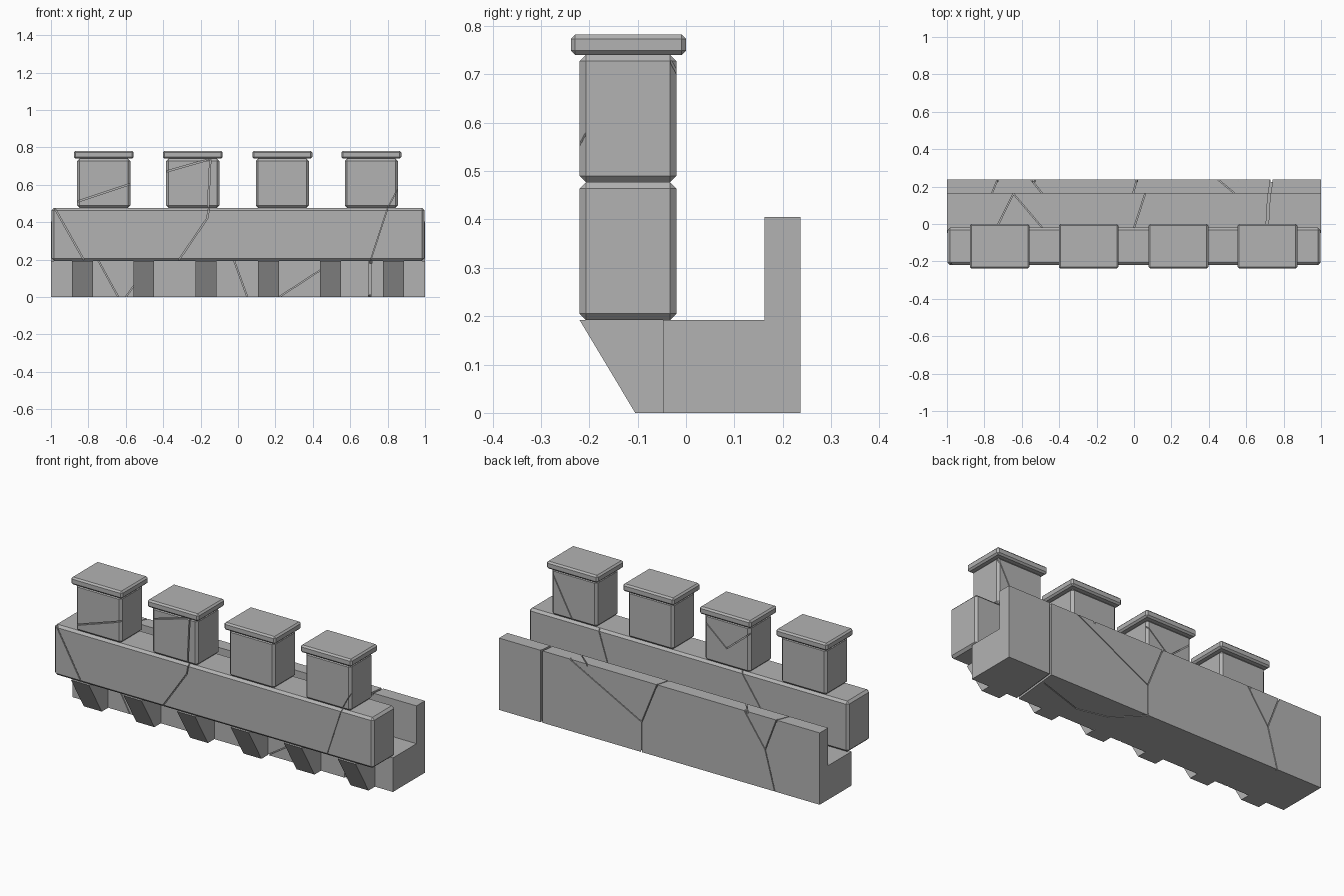
import bpy, bmesh
from mathutils import Vector, Matrix

if "Cube" in bpy.data.objects:
    bpy.data.objects.remove(bpy.data.objects["Cube"])

stone = bpy.data.materials.new("grey stone")
stone.diffuse_color = (0.45, 0.45, 0.45, 1)
stone.use_nodes = True
stone.node_tree.nodes["Principled BSDF"].inputs["Base Color"].default_value = stone.diffuse_color


def add_object(name, bm):
    bmesh.ops.recalc_face_normals(bm, faces=bm.faces)
    mesh = bpy.data.meshes.new(name)
    bm.to_mesh(mesh)
    bm.free()
    mesh.materials.append(stone)
    ob = bpy.data.objects.new(name, mesh)
    bpy.context.collection.objects.link(ob)
    return ob


def extrude_x(name, profile, x0, x1):
    """Solid from a (y, z) profile swept along x."""
    bm = bmesh.new()
    face = bm.faces.new([bm.verts.new((x0, y, z)) for y, z in profile])
    res = bmesh.ops.extrude_face_region(bm, geom=[face])
    verts = [g for g in res["geom"] if isinstance(g, bmesh.types.BMVert)]
    bmesh.ops.translate(bm, verts=verts, vec=(x1 - x0, 0, 0))
    return add_object(name, bm)


def block(name, x0, x1, y0, y1, z0, z1, bevel):
    """Box with chamfered edges."""
    ob = extrude_x(name, [(y0, z0), (y1, z0), (y1, z1), (y0, z1)], x0, x1)
    mod = ob.modifiers.new("chamfer", 'BEVEL')
    mod.width, mod.segments = bevel, 1
    return ob


def carve(target, cracks):
    """Cut shallow grooves; each crack is (start, end, surface axis, width)."""
    bm = bmesh.new()
    for p, q, axis, width in cracks:
        p, q = Vector(p), Vector(q)
        along = (q - p).normalized()
        normal = Vector([1.0 if i == axis else 0.0 for i in range(3)])
        side = normal.cross(along)
        rot = Matrix((along, side, normal)).transposed().to_4x4()
        size = Matrix.Diagonal(((q - p).length + 0.004, width, 0.024, 1))
        bmesh.ops.create_cube(bm, size=1, matrix=Matrix.Translation((p + q) / 2) @ rot @ size)
    cutter = add_object(target.name + "_crack_cutter", bm)
    cutter.hide_render = True
    cutter.hide_set(True)
    mod = target.modifiers.new("cracks", 'BOOLEAN')
    mod.operation, mod.solver, mod.use_self = 'DIFFERENCE', 'EXACT', True
    mod.object = cutter


def lines(axis, level, width, pairs):
    """Cracks on one flat surface; pairs are (a, b, c, d) in its own two axes."""
    def point(a, b):
        return (a, level, b) if axis == 1 else (a, b, level)
    return [(point(a, b), point(c, d), axis, width) for a, b, c, d in pairs]


FRONT, BACK = -0.22, 0.237
FLOOR, WALL = 0.192, 0.405
THIN, WIDE = 0.005, 0.013

# Walkway with the low rear wall
walkway = extrude_x("walkway", [(-0.048, 0), (BACK, 0), (BACK, WALL), (0.162, WALL),
                                (0.162, FLOOR), (-0.048, FLOOR)], -1, 1)
carve(walkway,
      lines(1, BACK, WIDE, [(0.735, 0, 0.735, WALL)])
      + lines(2, WALL, WIDE, [(0.725, 0.162, 0.735, BACK)])
      + lines(2, FLOOR, WIDE, [(0.71, -0.048, 0.722, 0.162)])
      + lines(2, 0, WIDE, [(0.705, -0.048, 0.735, BACK)])
      + lines(1, -0.048, WIDE, [(0.705, 0, 0.705, FLOOR)])
      + lines(1, BACK, THIN, [(0.56, WALL, 0.11, 0.17), (0.11, 0.17, 0.11, 0),
                              (0.11, 0.17, 0.015, WALL), (-0.53, WALL, -0.66, 0.22),
                              (-0.73, WALL, -0.66, 0.22), (-0.66, 0.22, -0.72, 0)])
      + lines(2, WALL, THIN, [(-0.76, 0.162, -0.73, BACK), (-0.49, 0.162, -0.55, BACK),
                              (-0.005, 0.162, 0.015, BACK), (0.54, 0.162, 0.45, BACK)])
      + lines(2, FLOOR, THIN, [(-0.645, 0.162, -0.725, 0), (-0.645, 0.162, -0.49, -0.02),
                               (0.06, 0.162, 0, -0.02)])
      + lines(1, -0.048, THIN, [(-0.745, FLOOR, -0.64, 0), (-0.6, 0, -0.55, 0.07),
                                (-0.02, FLOOR, 0.05, 0), (0.22, 0, 0.45, 0.15)])
      + lines(2, 0, THIN, [(0.11, BACK, 0.24, 0.1), (0.24, 0.1, 0.42, 0.06),
                           (0.42, 0.06, 0.70, 0.15)]))

# Sloped corbels under the parapet
for i, x in enumerate((-0.832, -0.504, -0.17, 0.164, 0.495, 0.832)):
    extrude_x(f"corbel_{i + 1}", [(FRONT, FLOOR), (-0.105, 0), (-0.048, 0), (-0.048, FLOOR)],
              x - 0.056, x + 0.056)

# Front parapet
parapet = block("parapet", -0.996, 0.996, FRONT, -0.02, FLOOR, 0.477, 0.013)
carve(parapet,
      lines(1, FRONT, 0.006, [(-0.98, 0.475, -0.825, 0.2), (-0.315, 0.2, -0.165, 0.42),
                              (-0.165, 0.42, -0.155, 0.475)])
      + lines(1, FRONT, 0.003, [(0.71, 0.2, 0.8, 0.475)])
      + lines(1, -0.02, THIN, [(0.56, 0.475, 0.47, 0.2), (-0.33, 0.475, -0.52, 0.2)]))

# Merlons with overhanging cap slabs
merlon_cracks = {
    1: [(-0.86, 0.51, -0.575, 0.605)],
    2: [(-0.16, 0.477, -0.148, 0.738), (-0.385, 0.67, -0.15, 0.738)],
    4: [(0.8, 0.477, 0.856, 0.58)],
}
for i, x in enumerate((-0.718, -0.242, 0.237, 0.713)):
    merlon = block(f"merlon_{i + 1}", x - 0.142, x + 0.142, FRONT, -0.02, 0.477, 0.74, 0.013)
    block(f"merlon_cap_{i + 1}", x - 0.16, x + 0.16, -0.238, 0, 0.74, 0.782, 0.009)
    if i + 1 in merlon_cracks:
        cracks = lines(1, FRONT, 0.003 if i == 3 else 0.007, merlon_cracks[i + 1])
        if i == 1:
            cracks += lines(1, -0.02, THIN, [(-0.385, 0.7, -0.24, 0.58), (-0.24, 0.58, -0.1, 0.7)])
        if i == 3:
            cracks += lines(1, -0.02, THIN, [(0.855, 0.73, 0.72, 0.48)])
        carve(merlon, cracks)
